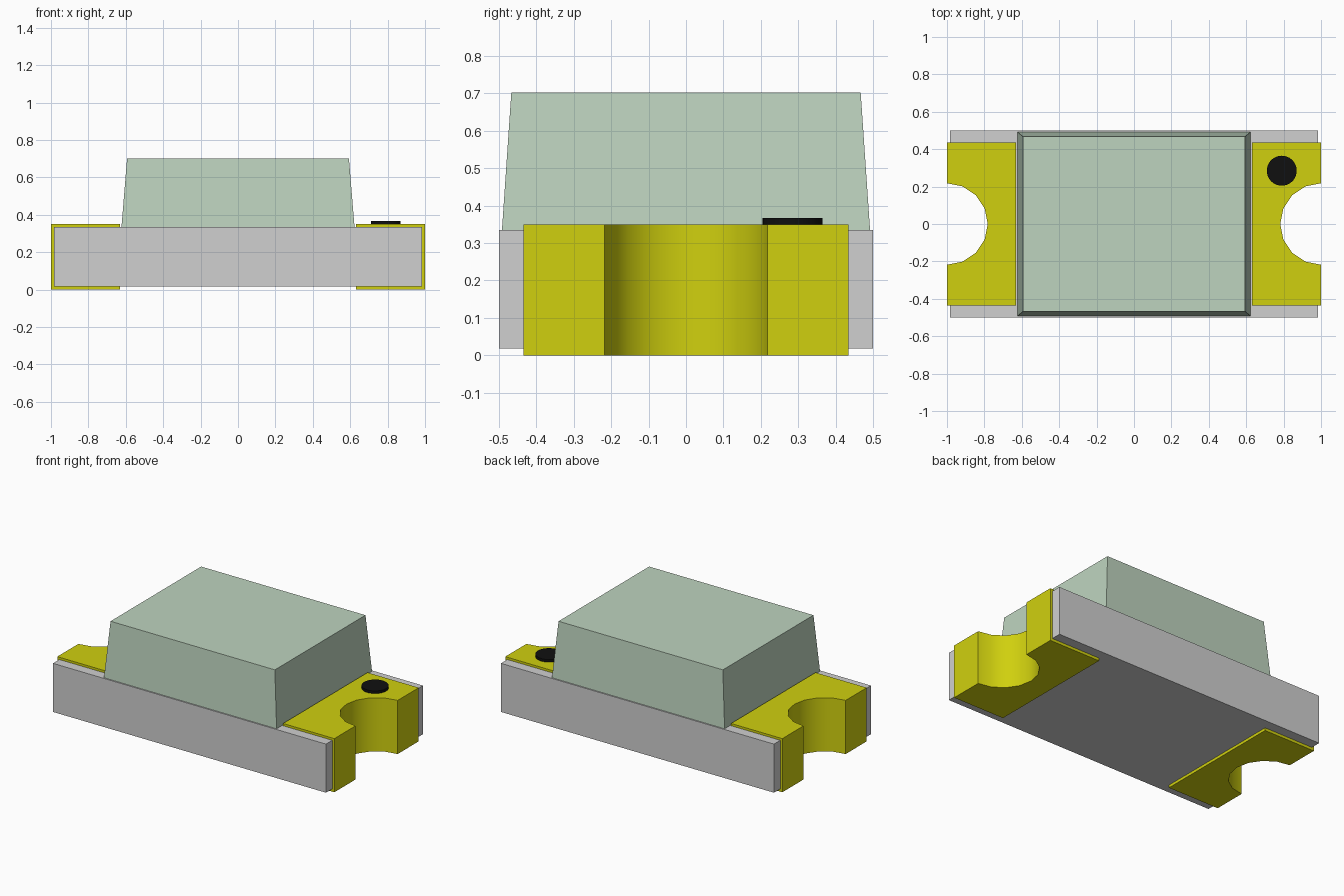
import bpy, bmesh, math

cube = bpy.data.objects.get("Cube")
if cube:
    bpy.data.objects.remove(cube, do_unlink=True)


def material(name, rgb):
    m = bpy.data.materials.new(name)
    m.use_nodes = True
    m.diffuse_color = (*rgb, 1)
    m.node_tree.nodes["Principled BSDF"].inputs["Base Color"].default_value = (*rgb, 1)
    return m


grey = material("board grey", (0.63, 0.63, 0.63))
gold = material("terminal yellow", (0.63, 0.63, 0.0045))
green = material("lens pale green", (0.515, 0.655, 0.52))
black = material("marker black", (0.005, 0.005, 0.005))


def prism(name, outline, z0, z1, mat, top=(1, 1), smooth=False):
    """Extrude an outline from z0 to z1, scaling the upper end by top."""
    bm = bmesh.new()
    low = [bm.verts.new((x, y, z0)) for x, y in outline]
    high = [bm.verts.new((x * top[0], y * top[1], z1)) for x, y in outline]
    bm.faces.new(low[::-1])
    bm.faces.new(high)
    n = len(outline)
    for i in range(n):
        j = (i + 1) % n
        bm.faces.new((low[i], low[j], high[j], high[i]))
    bmesh.ops.recalc_face_normals(bm, faces=bm.faces[:])
    mesh = bpy.data.meshes.new(name)
    bm.to_mesh(mesh)
    bm.free()
    mesh.materials.append(mat)
    obj = bpy.data.objects.new(name, mesh)
    bpy.context.collection.objects.link(obj)
    if smooth:
        bpy.ops.object.select_all(action='DESELECT')
        obj.select_set(True)
        bpy.context.view_layer.objects.active = obj
        bpy.ops.object.shade_smooth_by_angle(angle=math.radians(35))
    return obj


def arc(cx, cy, r, a0, a1, steps):
    angles = [math.radians(a0 + (a1 - a0) * i / steps) for i in range(steps + 1)]
    return [(cx + r * math.cos(a), cy + r * math.sin(a)) for a in angles]


def rect(x, y):
    return [(-x, -y), (x, -y), (x, y), (-x, y)]


# Circuit board with a round notch in each end, just behind the plating
half = [(0.985, -0.5)] + arc(0.985, 0, 0.235, 270, 90, 8) + [(0.985, 0.5)]
prism("board", half + [(-x, -y) for x, y in half], 0.018, 0.335, grey)

# Wrap-around end terminals with half-round notches
terminal = [(0.63, -0.435), (1, -0.435)] + arc(1, 0, 0.218, 270, 90, 8) + [(1, 0.435), (0.63, 0.435)]
for side, s in (("left", 1), ("right", -1)):
    prism(side + "_terminal", [(s * x, y) for x, y in terminal], 0, 0.35, gold, smooth=True)

# Tapered lens block
prism("lens", rect(0.623, 0.492), 0.335, 0.702, green, top=(0.593 / 0.623, 0.467 / 0.492))

# Polarity dot on the left terminal
prism("polarity_dot", arc(0.79, 0.285, 0.08, 0, 350, 35), 0.35, 0.367, black, smooth=True)
